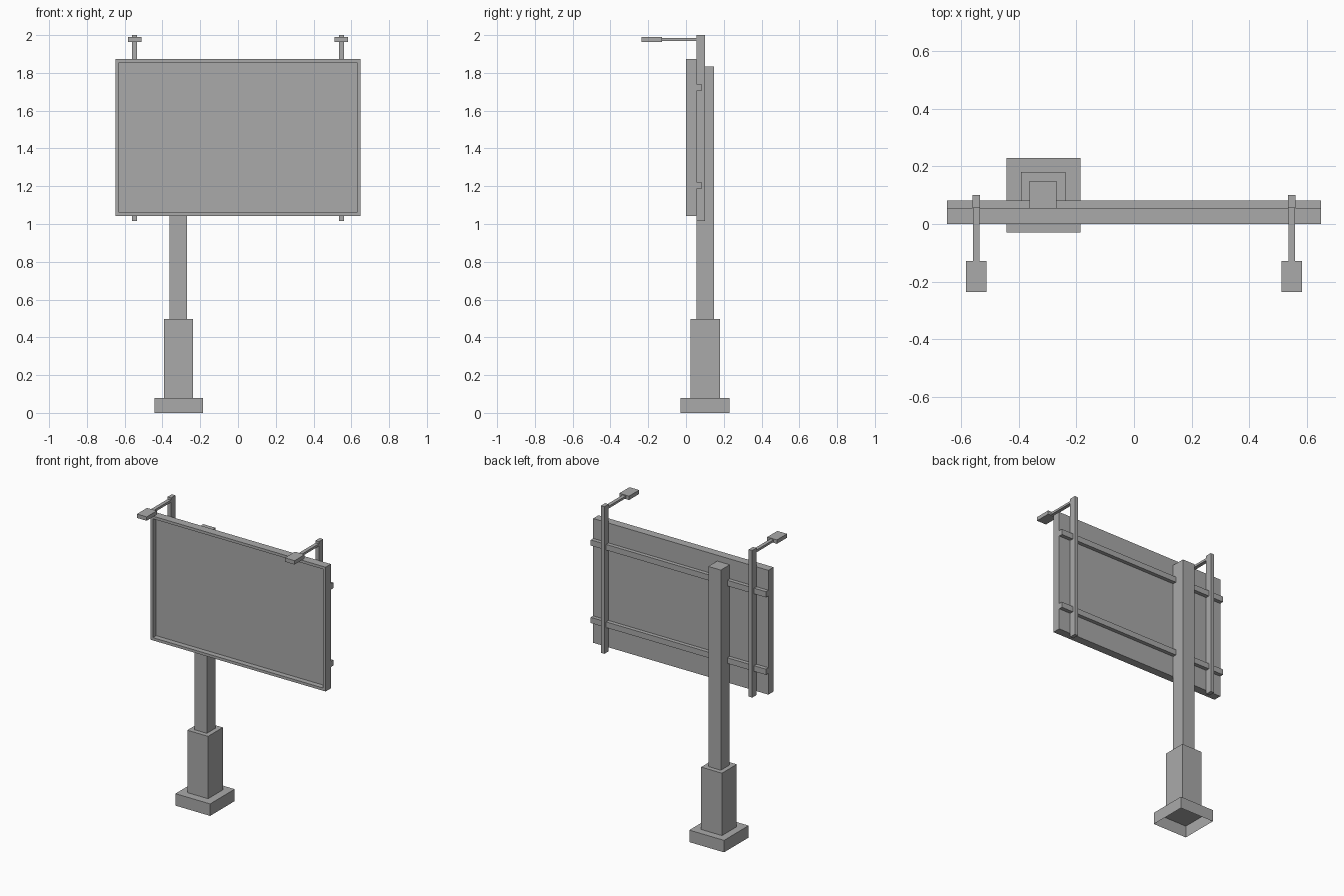
import bpy, bmesh

old = bpy.data.objects.get("Cube")
if old:
    bpy.data.objects.remove(old, do_unlink=True)

grey = bpy.data.materials.new("plain grey")
grey.use_nodes = True
grey.diffuse_color = (0.4, 0.4, 0.4, 1)
grey.node_tree.nodes["Principled BSDF"].inputs["Base Color"].default_value = (0.4, 0.4, 0.4, 1)


def box(name, xs, ys, zs, edit=None):
    """Box between the given ranges; edit may change its bmesh."""
    bm = bmesh.new()
    bmesh.ops.create_cube(bm, size=1)
    for v in bm.verts:
        v.co = [r[0] if c < 0 else r[1] for c, r in zip(v.co, (xs, ys, zs))]
    bm.normal_update()
    if edit:
        edit(bm)
    mesh = bpy.data.meshes.new(name)
    bm.to_mesh(mesh)
    bm.free()
    mesh.materials.append(grey)
    obj = bpy.data.objects.new(name, mesh)
    bpy.context.collection.objects.link(obj)
    return obj


def open_bottom(bm):
    bmesh.ops.delete(bm, geom=[f for f in bm.faces if f.normal.z < -0.5], context='FACES')


def recess_front(bm):
    front = [f for f in bm.faces if f.normal.y < -0.5]
    bmesh.ops.inset_region(bm, faces=front, thickness=0.026)
    # push the display face straight back behind the rim
    walls = bmesh.ops.extrude_discrete_faces(bm, faces=front)["faces"]
    bmesh.ops.translate(bm, verts=walls[0].verts[:], vec=(0, 0.035, 0))


# Foot, sleeve and main column
box("base", (-0.442, -0.185), (-0.03, 0.229), (0, 0.08), open_bottom)
box("column_sleeve", (-0.392, -0.238), (0.024, 0.18), (0.08, 0.497))
box("column", (-0.362, -0.269), (0.055, 0.149), (0.497, 1.835))

# Sign board with raised rim
box("sign_board", (-0.648, 0.648), (0, 0.055), (1.043, 1.874), recess_front)

# Horizontal rails on the back
for name, z in (("lower_rail", 1.185), ("upper_rail", 1.703)):
    box(name, (-0.648, 0.648), (0.055, 0.081), (z, z + 0.038))

# Lamp uprights, arms and heads on both sides
for side, x in (("right", -0.547), ("left", 0.547)):
    box(side + "_upright", (x - 0.013, x + 0.013), (0.055, 0.1), (1.017, 2.0))
    box(side + "_lamp_arm", (x - 0.012, x + 0.012), (-0.13, 0.055), (1.97, 1.985))
    box(side + "_lamp_head", (x - 0.036, x + 0.036), (-0.235, -0.128), (1.964, 1.99))
